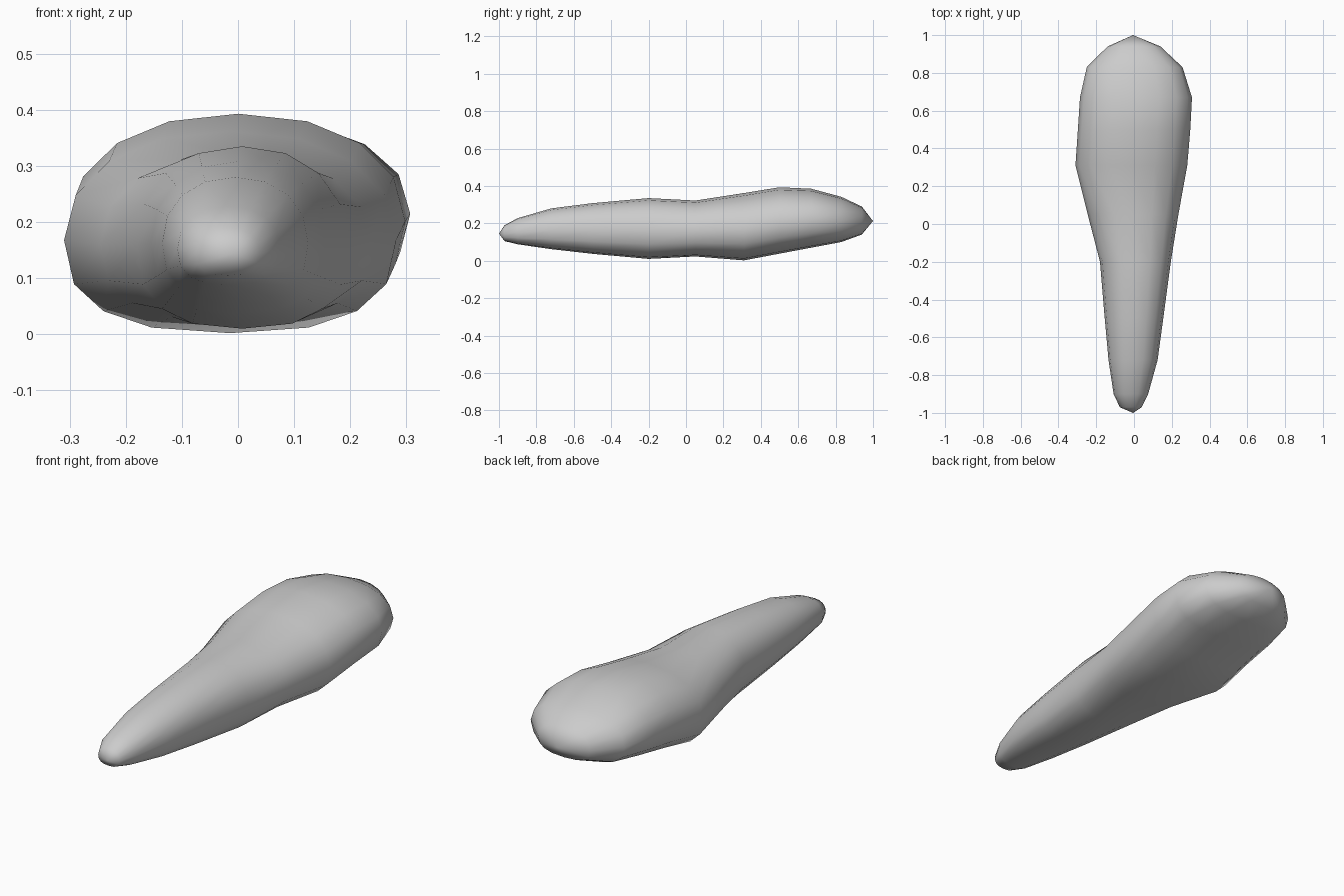
import bpy, bmesh, math

cube = bpy.data.objects.get("Cube")
if cube:
    bpy.data.objects.remove(cube, do_unlink=True)

SIDES = 16
# Cross-sections along the body: y, right x, left x, bottom z, top z
STATIONS = [
    (-0.97, -0.075, 0.040, 0.105, 0.190),
    (-0.90, -0.108, 0.075, 0.088, 0.228),
    (-0.72, -0.135, 0.125, 0.062, 0.280),
    (-0.50, -0.155, 0.155, 0.037, 0.308),
    (-0.20, -0.180, 0.195, 0.010, 0.335),
    (0.05, -0.245, 0.235, 0.023, 0.322),
    (0.31, -0.310, 0.282, 0.002, 0.362),
    (0.50, -0.297, 0.298, 0.038, 0.393),
    (0.67, -0.286, 0.307, 0.070, 0.385),
    (0.83, -0.250, 0.257, 0.100, 0.342),
    (0.94, -0.140, 0.140, 0.140, 0.290),
]


def signed_power(value, power):
    return math.copysign(abs(value) ** power, value)


def section(bm, y, right, left, bottom, top):
    """Rounded ring whose underside is squarer than its top."""
    cx, half = (right + left) / 2, (left - right) / 2
    waist = bottom + 0.46 * (top - bottom)
    ring = []
    for i in range(SIDES):
        a = math.tau * i / SIDES
        c, s = math.cos(a), math.sin(a)
        power = 0.92 if s >= 0 else 0.78
        height = top - waist if s >= 0 else waist - bottom
        ring.append(bm.verts.new((cx + half * signed_power(c, power), y,
                                  waist + height * signed_power(s, power))))
    return ring


# Lofted body, closed by a point at each end
bm = bmesh.new()
rings = [section(bm, *station) for station in STATIONS]
for a, b in zip(rings, rings[1:]):
    for i in range(SIDES):
        j = (i + 1) % SIDES
        bm.faces.new((a[i], a[j], b[j], b[i]))
for ring, tip in ((rings[0], (-0.005, -1, 0.145)), (rings[-1], (-0.005, 1, 0.212))):
    point = bm.verts.new(tip)
    for i in range(SIDES):
        bm.faces.new((ring[i], ring[(i + 1) % SIDES], point))
bmesh.ops.recalc_face_normals(bm, faces=bm.faces[:])
for face in bm.faces:
    face.smooth = True

mesh = bpy.data.meshes.new("tapered_body")
bm.to_mesh(mesh)
bm.free()
body = bpy.data.objects.new("tapered_body", mesh)
bpy.context.collection.objects.link(body)

# Plain grey surface
grey = bpy.data.materials.new("light grey")
grey.use_nodes = True
color = (0.6, 0.6, 0.6, 1)
grey.diffuse_color = color
grey.node_tree.nodes["Principled BSDF"].inputs["Base Color"].default_value = color
mesh.materials.append(grey)
